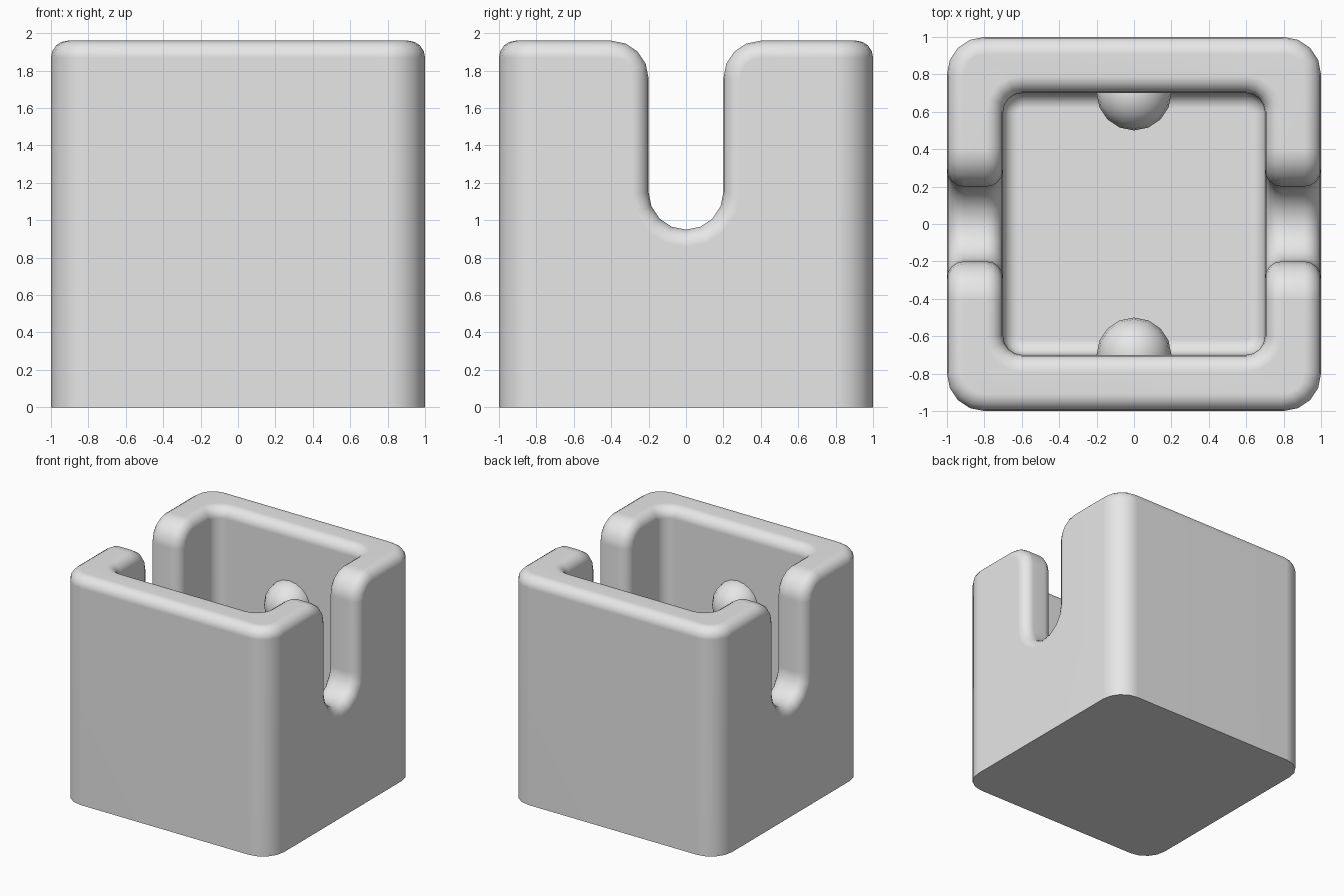
import bpy, bmesh, math
from mathutils import Matrix

if "Cube" in bpy.data.objects:
    bpy.data.objects.remove(bpy.data.objects["Cube"], do_unlink=True)

TOP, FLOOR, INNER = 1.96, 0.28, 0.7
SLOT_R, SLOT_Z = 0.2, 1.15      # slot half width and centre of its round end

grey = bpy.data.materials.new("light grey")
grey.use_nodes = True
grey.diffuse_color = (0.8, 0.8, 0.8, 1)
grey.node_tree.nodes["Principled BSDF"].inputs["Base Color"].default_value = (0.8, 0.8, 0.8, 1)


def make_object(name, bm):
    bmesh.ops.recalc_face_normals(bm, faces=bm.faces)
    mesh = bpy.data.meshes.new(name)
    bm.to_mesh(mesh)
    bm.free()
    obj = bpy.data.objects.new(name, mesh)
    bpy.context.collection.objects.link(obj)
    mesh.materials.append(grey)
    return obj


def activate(obj):
    bpy.ops.object.select_all(action='DESELECT')
    obj.select_set(True)
    bpy.context.view_layer.objects.active = obj


def round_edges(bm, edges, radius, segments=4):
    bmesh.ops.bevel(bm, geom=edges, offset=radius, offset_type='OFFSET',
                    segments=segments, profile=0.5, affect='EDGES',
                    clamp_overlap=False)


def mid(edge):
    return (edge.verts[0].co + edge.verts[1].co) / 2


def vertical(edge):
    a, b = (v.co for v in edge.verts)
    return abs(a.z - b.z) > 0.5 and (a - b).xy.length < 1e-4


def arc(cy, cz, r, start, end, n):
    steps = [math.radians(start + (end - start) * i / n) for i in range(n + 1)]
    return [(cy + r * math.cos(t), cz + r * math.sin(t)) for t in steps]


# Body: side outline with the round-ended slot, extruded across the width
outline = [(-1, 0), (-1, TOP)]
outline += arc(-2 * SLOT_R, TOP - SLOT_R, SLOT_R, 90, 0, 4)
outline += arc(0, SLOT_Z, SLOT_R, 180, 360, 8)
outline += arc(2 * SLOT_R, TOP - SLOT_R, SLOT_R, 180, 90, 4)
outline += [(1, TOP), (1, 0)]
bm = bmesh.new()
face = bm.faces.new([bm.verts.new((-1, y, z)) for y, z in outline])
new = bmesh.ops.extrude_face_region(bm, geom=[face])["geom"]
bmesh.ops.translate(bm, vec=(2, 0, 0),
                    verts=[v for v in new if isinstance(v, bmesh.types.BMVert)])
bmesh.ops.recalc_face_normals(bm, faces=bm.faces)
round_edges(bm, [e for e in bm.edges if vertical(e) and abs(mid(e).y) > 0.9], 0.2)
body = make_object("holder_body", bm)

# Cavity cutter with rounded corners and a rounded floor edge
bm = bmesh.new()
bmesh.ops.create_cube(bm, size=2)
for v in bm.verts:
    v.co = (v.co.x * INNER, v.co.y * INNER, FLOOR if v.co.z < 0 else 2.5)
round_edges(bm, [e for e in bm.edges if vertical(e)], 0.1)
round_edges(bm, [e for e in bm.edges
                 if all(abs(v.co.z - FLOOR) < 1e-4 for v in e.verts)], 0.08)
cutter = make_object("cavity_cutter", bm)
cutter.hide_render = True

activate(body)
cut = body.modifiers.new("cavity", 'BOOLEAN')
cut.operation = 'DIFFERENCE'
cut.solver = 'EXACT'
cut.object = cutter
bpy.ops.object.modifier_apply(modifier=cut.name)
bpy.data.objects.remove(cutter, do_unlink=True)

# Round over the rim and the slot edges, leaving the base sharp
bm = bmesh.new()
bm.from_mesh(body.data)
bmesh.ops.remove_doubles(bm, verts=bm.verts, dist=1e-4)
rim = [e for e in bm.edges if mid(e).z > 0.6 and len(e.link_faces) == 2
       and e.calc_face_angle() > math.radians(50)]
round_edges(bm, rim, 0.09)
bm.to_mesh(body.data)
bm.free()
bpy.ops.object.shade_smooth_by_angle(angle=math.radians(35))
weighted = body.modifiers.new("even shading", 'WEIGHTED_NORMAL')
weighted.keep_sharp = True

# Round knobs half sunk into the front and back inner walls
for name, side in (("front_knob", -1), ("back_knob", 1)):
    bm = bmesh.new()
    bmesh.ops.create_uvsphere(bm, u_segments=16, v_segments=10, radius=0.2,
                              matrix=Matrix.Translation((0, side * INNER, 1.3)))
    knob = make_object(name, bm)
    activate(knob)
    bpy.ops.object.shade_smooth_by_angle(angle=math.radians(35))
